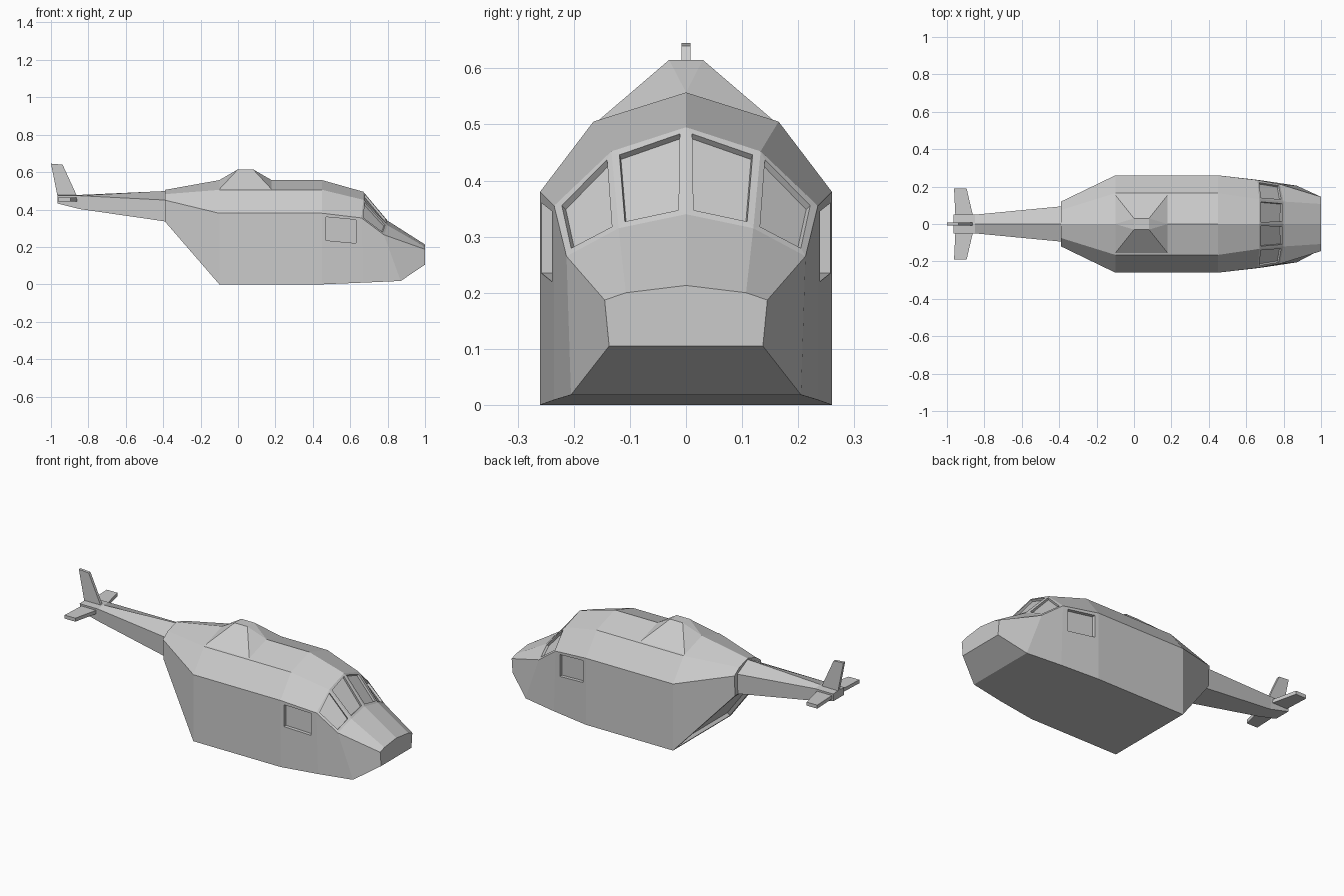
import bpy, bmesh
from mathutils import Vector

cube = bpy.data.objects.get("Cube")
if cube:
    bpy.data.objects.remove(cube, do_unlink=True)

grey = bpy.data.materials.new("light_grey")
grey.use_nodes = True
COLOUR = (0.6, 0.6, 0.6, 1)
grey.diffuse_color = COLOUR
grey.node_tree.nodes["Principled BSDF"].inputs["Base Color"].default_value = COLOUR


def finish(name, bm):
    bmesh.ops.recalc_face_normals(bm, faces=bm.faces)
    mesh = bpy.data.meshes.new(name)
    bm.to_mesh(mesh)
    bm.free()
    mesh.materials.append(grey)
    obj = bpy.data.objects.new(name, mesh)
    bpy.context.collection.objects.link(obj)
    return obj


def loft(stations):
    """Skin mirrored half sections; each runs from the keel corner up to the ridge."""
    bm = bmesh.new()
    rings = []
    for half in stations:
        full = half + [(x, -y, z) for x, y, z in reversed(half[:-1])]
        rings.append([bm.verts.new(p) for p in full])
    n = len(rings[0])
    bands = []
    for a, b in zip(rings, rings[1:]):
        bands.append([bm.faces.new((a[i], a[(i + 1) % n], b[(i + 1) % n], b[i]))
                      for i in range(n)])
    bm.faces.new(rings[0])
    bm.faces.new(rings[-1])
    bmesh.ops.recalc_face_normals(bm, faces=bm.faces)
    return bm, bands


def hull_of(name, points):
    bm = bmesh.new()
    for p in points:
        bm.verts.new(p)
    bmesh.ops.convex_hull(bm, input=bm.verts)
    bmesh.ops.dissolve_limit(bm, angle_limit=0.01, verts=bm.verts, edges=bm.edges)
    return finish(name, bm)


# Fuselage: keel corner, side crease, roof shoulder, ridge
bm, bands = loft([
    [(-.39, .115, .335), (-.39, .12, .45), (-.39, .075, .482), (-.39, 0, .505)],
    [(-.1, .26, 0), (-.1, .26, .38), (-.1, .165, .505), (-.1, 0, .557)],
    [(.45, .26, 0), (.45, .26, .38), (.45, .165, .505), (.45, 0, .557)],
    [(.67, .235, .009), (.66, .235, .355), (.67, .133, .452), (.67, 0, .495)],
    [(.87, .205, .018), (.78, .213, .265), (.8, .12, .315), (.8, 0, .34)],
    [(1, .137, .105), (1, .145, .187), (1, .107, .2), (1, 0, .213)],
])
# Recessed windscreen panes and rear ramp
bmesh.ops.inset_individual(bm, faces=bands[3][1:5], thickness=.018, depth=0)
bmesh.ops.inset_individual(bm, faces=bands[3][1:5], thickness=0.001, depth=-.012)
ramp = [bands[0][6]]
bmesh.ops.inset_individual(bm, faces=ramp, thickness=.025, depth=0)
bmesh.ops.inset_individual(bm, faces=ramp, thickness=0.001, depth=-.02)
fuselage = finish("fuselage", bm)

# Recessed side windows
for side in (1, -1):
    corners = []
    for x, z in ((.47, .36), (.63, .345), (.63, .22), (.47, .235)):
        skin = .26 - (x - .45) * .114
        corners += [(x, side * (skin + d), z) for d in (-.02, .05)]
    cutter = hull_of("side_window_cutter", corners)
    cutter.hide_render = True
    cut = fuselage.modifiers.new("side_window", 'BOOLEAN')
    cut.operation = 'DIFFERENCE'
    cut.solver = 'EXACT'
    cut.object = cutter
    bpy.context.view_layer.objects.active = fuselage
    bpy.ops.object.modifier_apply(modifier=cut.name)
    bpy.data.objects.remove(cutter, do_unlink=True)

# Rotor pylon straddling the roof
pylon = []
for y in (1, -1):
    pylon += [(x, y * .155, .508) for x in (-.1, .18)]
    pylon += [(x, y * .03, .615) for x in (0, .08)]
pylon += [(-.1, 0, .557), (.18, 0, .557)]
hull_of("rotor_pylon", pylon)

# Tail boom
bm, _ = loft([
    [(-.38, .09, .335), (-.38, .095, .45), (-.38, 0, .499)],
    [(-.85, .047, .403), (-.85, .05, .474), (-.85, 0, .478)],
    [(-.965, .047, .432), (-.965, .05, .474), (-.965, 0, .477)],
])
finish("tail_boom", bm)

# Tailplanes and fin
for name, side in (("left_tailplane", 1), ("right_tailplane", -1)):
    hull_of(name, [(x, side * y, z) for z in (.443, .463)
                   for x, y in ((-.955, .04), (-.86, .04), (-.895, .19), (-.962, .19))])
hull_of("tail_fin", [(x, y, z) for y in (-.008, .008)
                     for x, z in ((-.965, .47), (-.86, .47), (-.938, .64), (-1, .645))])
